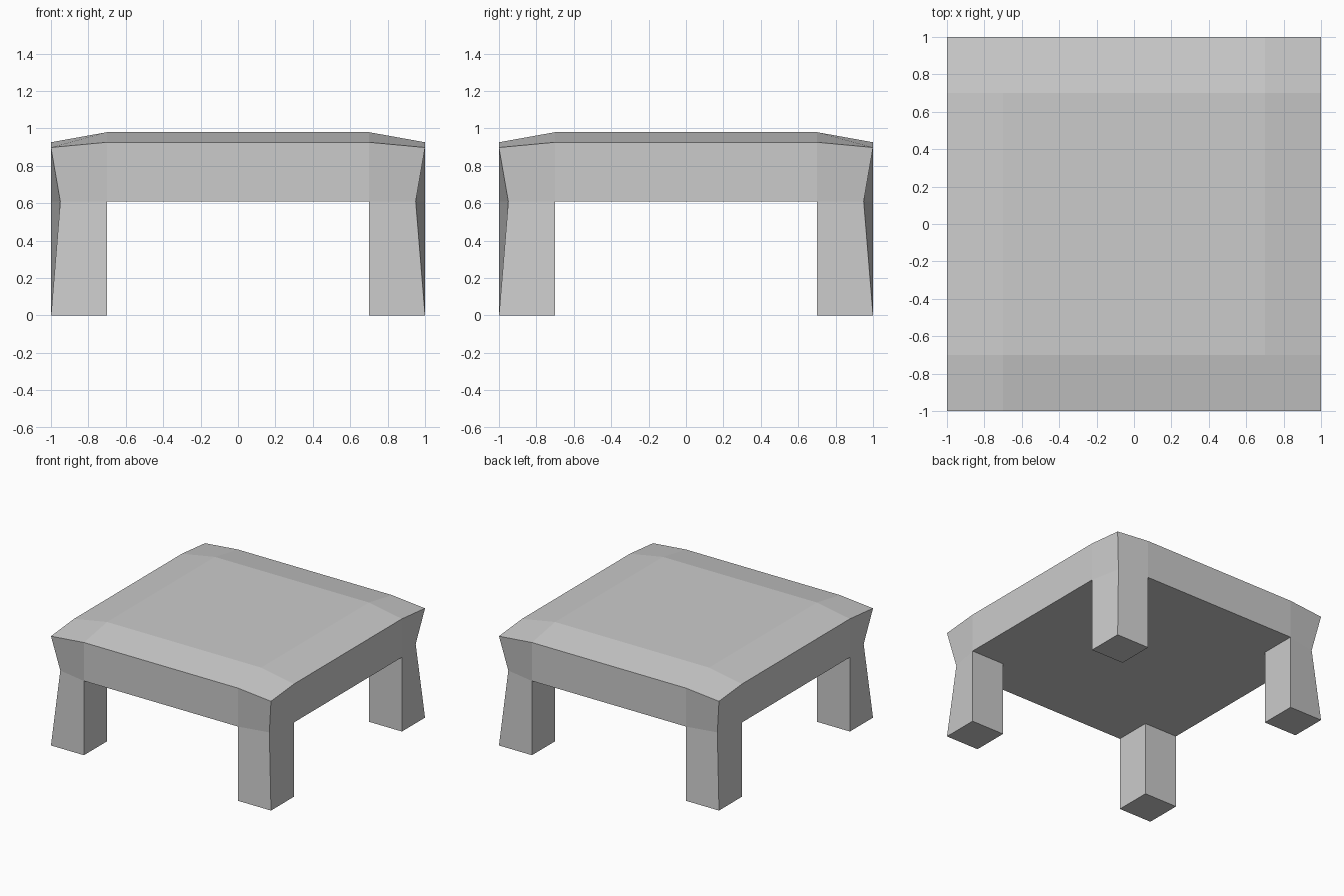
import bpy
import bmesh

cube = bpy.data.objects.get("Cube")
if cube:
    bpy.data.objects.remove(cube, do_unlink=True)

# Plain grey for the whole table
GREY = (0.6, 0.6, 0.6, 1.0)
grey = bpy.data.materials.new("plain_grey")
grey.use_nodes = True
grey.diffuse_color = GREY
grey.node_tree.nodes["Principled BSDF"].inputs["Base Color"].default_value = GREY

# Lattice lines shared by x and y, and the heights
LINES = (-1.0, -0.7, 0.7, 1.0)
UNDERSIDE = 0.61
TOP_HEIGHTS = (0.98, 0.926, 0.898)   # inner, edge, corner
PINCH = 0.95                         # corners draw in at the underside


def lattice_point(i, j, k):
    x, y = LINES[i], LINES[j]
    outer = (i in (0, 3)) + (j in (0, 3))
    if k == 0:
        return (x, y, 0.0)
    if k == 1:
        s = PINCH if outer == 2 else 1.0
        return (x * s, y * s, UNDERSIDE)
    return (x, y, TOP_HEIGHTS[outer])


# Solid cells: the full slab on top, one leg below each corner
slab = {(i, j, 1) for i in range(3) for j in range(3)}
legs = {(i, j, 0) for i in (0, 2) for j in (0, 2)}
cells = slab | legs

# Direction of each cell side and its corners, wound outward
SIDES = {
    (0, 0, 1): ("001", "101", "111", "011"),
    (0, 0, -1): ("000", "010", "110", "100"),
    (0, -1, 0): ("000", "100", "101", "001"),
    (0, 1, 0): ("110", "010", "011", "111"),
    (-1, 0, 0): ("010", "000", "001", "011"),
    (1, 0, 0): ("100", "110", "111", "101"),
}

bm = bmesh.new()
verts = {}


def vert(key):
    if key not in verts:
        verts[key] = bm.verts.new(lattice_point(*key))
    return verts[key]


# Skin only the sides that have no neighbouring cell
for cell in sorted(cells):
    for step, corners in SIDES.items():
        if tuple(a + b for a, b in zip(cell, step)) in cells:
            continue
        keys = [tuple(a + int(d) for a, d in zip(cell, c)) for c in corners]
        bm.faces.new([vert(k) for k in keys])

mesh = bpy.data.meshes.new("low_table")
bm.to_mesh(mesh)
bm.free()
mesh.materials.append(grey)
table = bpy.data.objects.new("low_table", mesh)
bpy.context.collection.objects.link(table)
